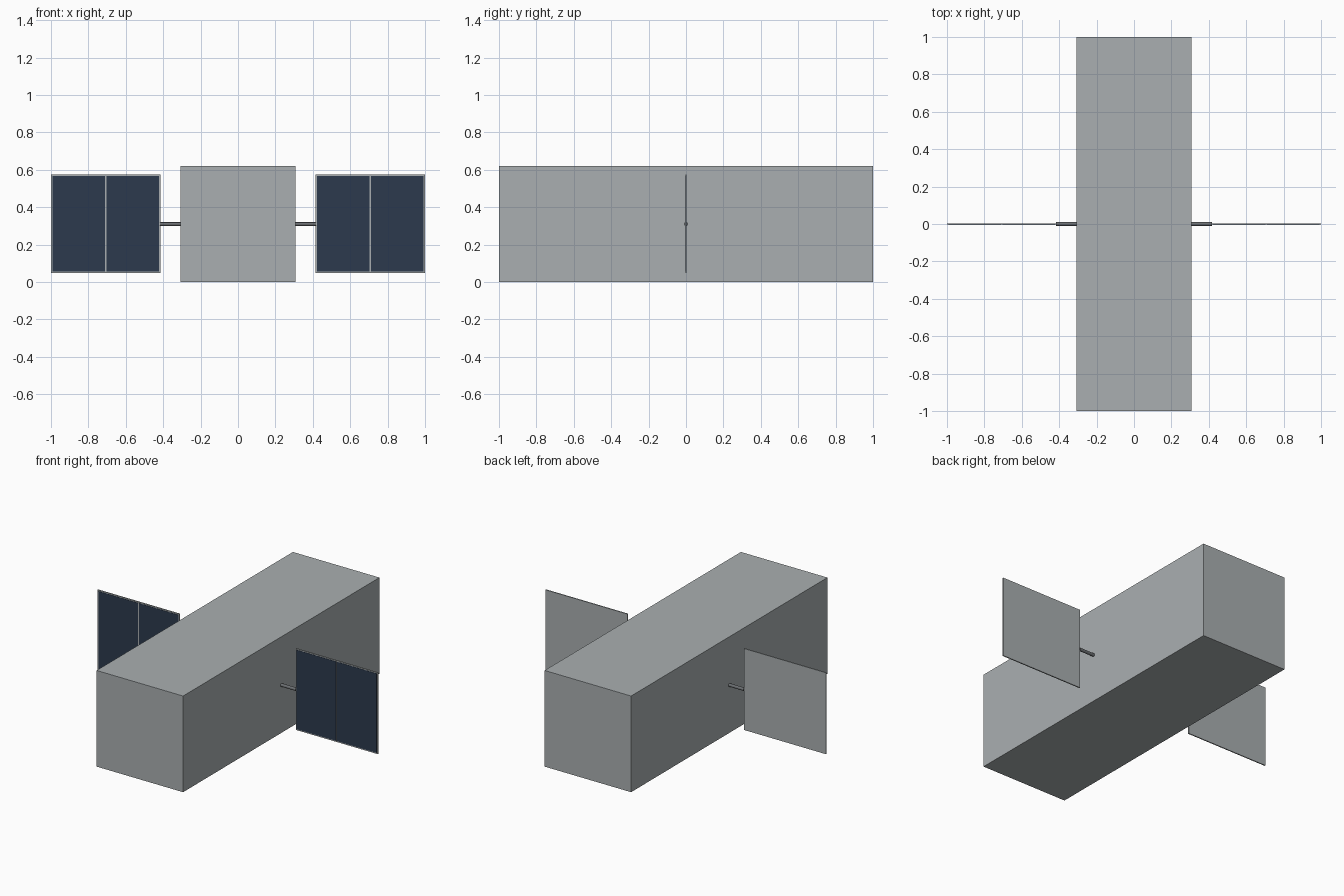
import bpy
import math

old = bpy.data.objects.get("Cube")
if old:
    bpy.data.objects.remove(old, do_unlink=True)


def material(name, rgb):
    mat = bpy.data.materials.new(name)
    mat.use_nodes = True
    mat.diffuse_color = (*rgb, 1)
    mat.node_tree.nodes["Principled BSDF"].inputs["Base Color"].default_value = (*rgb, 1)
    return mat


grey = material("light_grey", (0.40, 0.43, 0.44))
navy = material("dark_navy", (0.025, 0.042, 0.074))
steel = material("dark_steel", (0.15, 0.16, 0.17))


def finish(name, mat):
    obj = bpy.context.object
    obj.name = name
    obj.data.materials.append(mat)
    bpy.ops.object.transform_apply(location=False, rotation=True, scale=True)
    return obj


def box(name, center, size, mat):
    bpy.ops.mesh.primitive_cube_add(size=1, location=center)
    bpy.context.object.scale = size
    return finish(name, mat)


# Main body
BODY_W, BODY_H = 0.617, 0.62
MID_Z = BODY_H / 2
box("body", (0, 0, MID_Z), (BODY_W, 2, BODY_H), grey)

# Panel dimensions
INNER, OUTER = 0.415, 1.0
PANEL_H, THICK, RIM, GAP = 0.525, 0.007, 0.007, 0.008
width = OUTER - INNER
mid_x = (INNER + OUTER) / 2
cell_w = (width - 2 * RIM - GAP) / 2

for side, label in ((1, "left"), (-1, "right")):
    # Connecting rod
    start, end = BODY_W / 2 - 0.01, INNER + 0.002
    bpy.ops.mesh.primitive_cylinder_add(
        vertices=16, radius=0.01, depth=end - start,
        location=(side * (start + end) / 2, 0, MID_Z), rotation=(0, math.pi / 2, 0))
    finish(label + "_rod", steel)
    bpy.ops.object.shade_smooth_by_angle()

    # Backing panel, with two dark cells on its front
    box(label + "_panel", (side * mid_x, 0, MID_Z + 0.002), (width, THICK, PANEL_H), grey)
    for offset, place in ((-1, "inner"), (1, "outer")):
        x = side * (mid_x + offset * (cell_w + GAP) / 2)
        box(f"{label}_{place}_cell", (x, -THICK / 2, MID_Z + 0.002),
            (cell_w, 0.003, PANEL_H - 2 * RIM), navy)
